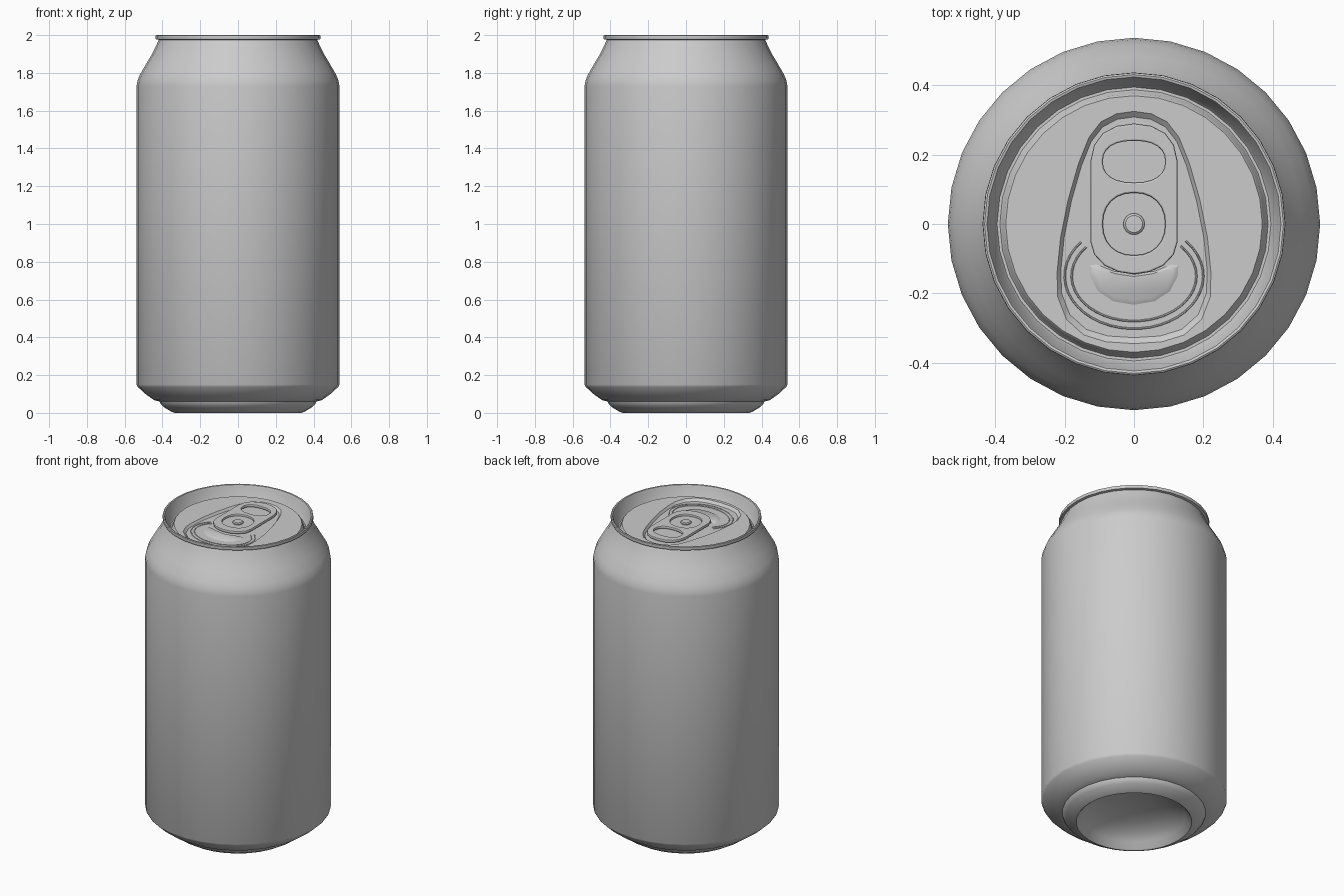
import bpy, bmesh
from math import cos, sin, pi, radians, hypot

if "Cube" in bpy.data.objects:
    bpy.data.objects.remove(bpy.data.objects["Cube"])

SIDES = 32


def finish(name, bm, up=False, angle=35):
    bmesh.ops.recalc_face_normals(bm, faces=bm.faces)
    if up and sum(f.normal.z * f.calc_area() for f in bm.faces) < 0:
        bmesh.ops.reverse_faces(bm, faces=bm.faces)
    me = bpy.data.meshes.new(name)
    bm.to_mesh(me)
    bm.free()
    ob = bpy.data.objects.new(name, me)
    bpy.context.collection.objects.link(ob)
    bpy.ops.object.select_all(action='DESELECT')
    bpy.context.view_layer.objects.active = ob
    ob.select_set(True)
    bpy.ops.object.shade_smooth_by_angle(angle=radians(angle))
    return ob


def bridge(bm, a, b):
    n = max(len(a), len(b))
    for i in range(n):
        quad = [a[i % len(a)], a[(i + 1) % len(a)], b[(i + 1) % len(b)], b[i % len(b)]]
        bm.faces.new(list(dict.fromkeys(quad)))


def lathe(name, profile, up=False, sides=SIDES):
    bm = bmesh.new()
    rings = []
    for r, z in profile:
        n = sides if r > 0 else 1
        rings.append([bm.verts.new((r * cos(2 * pi * i / n), r * sin(2 * pi * i / n), z))
                      for i in range(n)])
    for a, b in zip(rings, rings[1:]):
        bridge(bm, a, b)
    return finish(name, bm, up)


def mirrored(half):
    """Close a half outline (first and last points on x = 0)."""
    return half + [(-x, y) for x, y in half[-2:0:-1]]


def densify(pts, n=3):
    out = []
    for (x0, y0), (x1, y1) in zip(pts, pts[1:] + pts[:1]):
        out += [(x0 + (x1 - x0) * k / n, y0 + (y1 - y0) * k / n) for k in range(n)]
    return out


def loft(name, rings):
    """Skin a stack of equal-count (outline, z) rings and cap the last one."""
    bm = bmesh.new()
    vs = [[bm.verts.new((x, y, z)) for x, y in pts] for pts, z in rings]
    for a, b in zip(vs, vs[1:]):
        bridge(bm, a, b)
    bm.faces.new(vs[-1])
    return finish(name, bm, up=True)


def curve_part(name, outlines, z, extrude=0.0, bevel=0.0, closed=True):
    cu = bpy.data.curves.new(name, 'CURVE')
    cu.dimensions = '2D' if closed else '3D'
    cu.fill_mode = 'BOTH' if closed else 'FULL'
    cu.extrude, cu.bevel_depth, cu.bevel_resolution = extrude, bevel, 1
    if closed:
        cu.offset = -bevel
    for pts in outlines:
        sp = cu.splines.new('POLY')
        sp.points.add(len(pts) - 1)
        for p, (x, y) in zip(sp.points, pts):
            p.co = (x, y, 0, 1)
        sp.use_cyclic_u = closed
    ob = bpy.data.objects.new(name, cu)
    ob.location.z = z
    bpy.context.collection.objects.link(ob)
    bpy.ops.object.select_all(action='DESELECT')
    bpy.context.view_layer.objects.active = ob
    ob.select_set(True)
    bpy.ops.object.convert(target='MESH')
    bpy.ops.object.shade_smooth_by_angle(angle=radians(35))
    return ob


def ellipse(cy, rx, ry, a0=0, a1=360, n=24, power=1.0):
    out = []
    for i in range(n):
        a = radians(a0 + (a1 - a0) * i / n)
        c, s = cos(a), sin(a)
        out.append((rx * abs(c) ** power * (1 if c > 0 else -1),
                    cy + ry * abs(s) ** power * (1 if s > 0 else -1)))
    return out


# Body: domed underside, foot, wall, shoulder, rolled rim and countersink
lathe("can_body", [
    (0, 0.125), (0.10, 0.118), (0.19, 0.10), (0.26, 0.072), (0.30, 0.04), (0.325, 0.008),
    (0.335, 0.0), (0.35, 0.005), (0.395, 0.032), (0.41, 0.048), (0.415, 0.06), (0.445, 0.068),
    (0.49, 0.10), (0.53, 0.137), (0.537, 0.15), (0.537, 1.73), (0.532, 1.76), (0.517, 1.795),
    (0.485, 1.85), (0.455, 1.90), (0.435, 1.94), (0.42, 1.975),
    (0.435, 1.978), (0.437, 1.985), (0.436, 1.997), (0.431, 2.0), (0.424, 1.998), (0.419, 1.985),
    (0.402, 1.92), (0.395, 1.91), (0.387, 1.91), (0.381, 1.918), (0.376, 1.94), (0.37, 1.947),
    (0.352, 1.947)])

# Lid panel with its teardrop recess
tear = densify(mirrored([
    (0, 0.325), (0.05, 0.318), (0.095, 0.295), (0.13, 0.25), (0.16, 0.175), (0.19, 0.07),
    (0.212, -0.04), (0.222, -0.14), (0.22, -0.21), (0.195, -0.275), (0.145, -0.32),
    (0.08, -0.34), (0, -0.345)]))
rim = [(0.366 * x / hypot(x, y), 0.366 * y / hypot(x, y)) for x, y in tear]
inner = [(x * 0.95, y * 0.95) for x, y in tear]
loft("lid_panel", [(rim, 1.949), (tear, 1.949), (inner, 1.935)])

# Score lines around the mouth and the raised bead inside it
curve_part("mouth_score", [ellipse(-0.15, rx, ry, 140, 410, 32)
                           for rx, ry in ((0.2, 0.152), (0.18, 0.13))],
           1.935, bevel=0.003, closed=False)
bead = mirrored([(0, -0.145), (0.06, -0.135), (0.11, -0.115), (0.13, -0.118), (0.128, -0.15),
                 (0.105, -0.195), (0.06, -0.225), (0, -0.235)])
bead_top = [(x * 0.88, -0.17 + (y + 0.17) * 0.75) for x, y in bead]
loft("mouth_bead", [(bead, 1.934), (bead_top, 1.942)])

# Pull tab with finger hole and rivet hole
tab = mirrored([(0, 0.29), (0.05, 0.283), (0.09, 0.262), (0.115, 0.228), (0.126, 0.18),
                (0.126, -0.05), (0.115, -0.088), (0.085, -0.12), (0.045, -0.138), (0, -0.145)])
curve_part("pull_tab", [tab, ellipse(0.18, 0.09, 0.06, power=0.85),
                        ellipse(0, 0.09, 0.09, power=0.9)], 1.956, 0.004, 0.005)

# Rivet plate and rivet
lathe("rivet_plate", [(0.095, 1.946), (0.095, 1.952), (0, 1.952)], up=True, sides=24)
lathe("rivet", [(0.031, 1.934), (0.031, 1.958), (0.025, 1.963), (0, 1.964)], up=True, sides=16)
